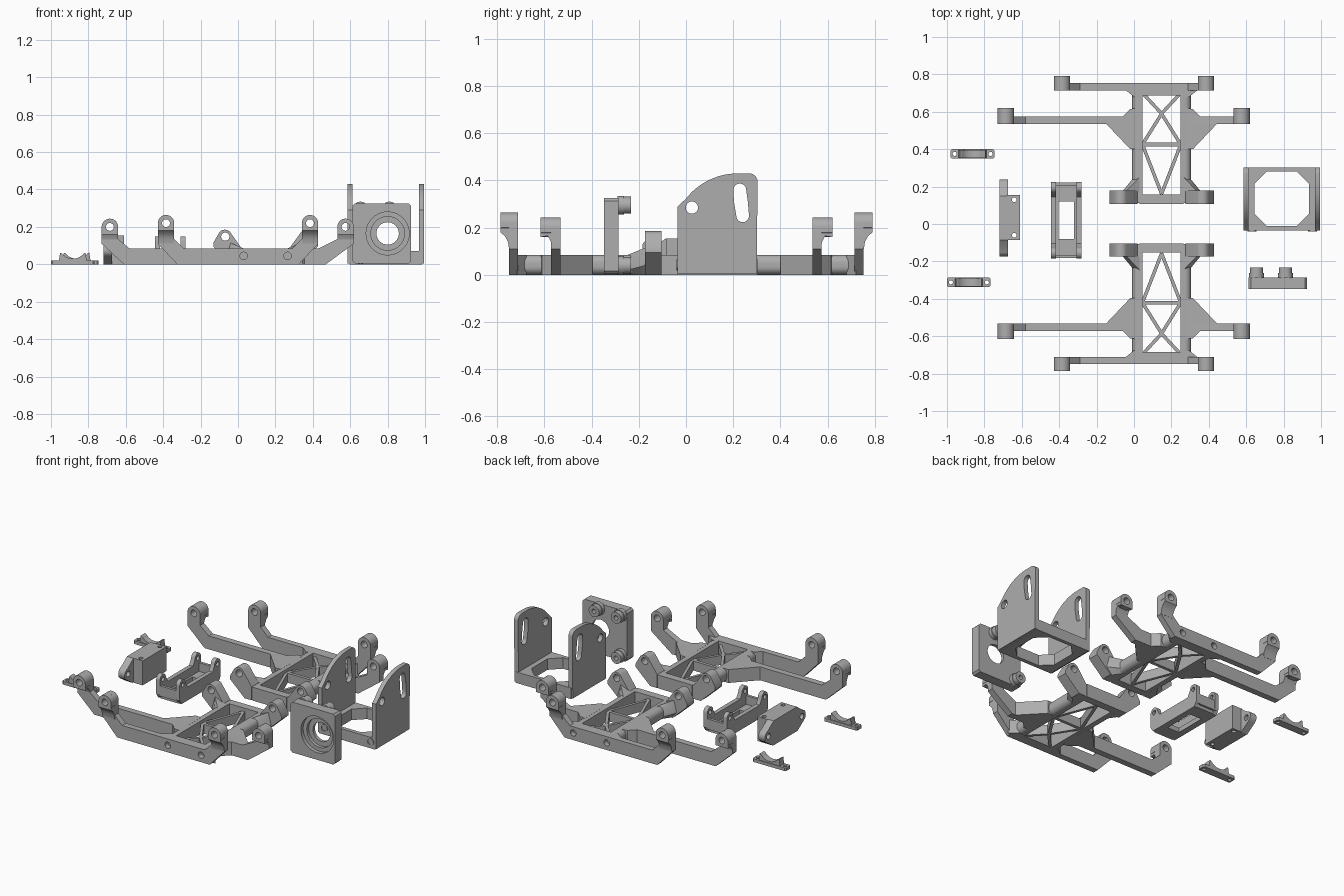
import bpy, bmesh, math
from mathutils import Matrix, Vector

if "Cube" in bpy.data.objects:
    bpy.data.objects.remove(bpy.data.objects["Cube"])

grey = bpy.data.materials.new("printed_grey")
grey.diffuse_color = (0.42, 0.42, 0.42, 1)
grey.use_nodes = True
grey.node_tree.nodes["Principled BSDF"].inputs["Base Color"].default_value = grey.diffuse_color


def add(name, bm):
    bmesh.ops.remove_doubles(bm, verts=bm.verts, dist=1e-5)
    bmesh.ops.recalc_face_normals(bm, faces=bm.faces)
    me = bpy.data.meshes.new(name)
    bm.to_mesh(me)
    bm.free()
    me.materials.append(grey)
    ob = bpy.data.objects.new(name, me)
    bpy.context.collection.objects.link(ob)
    return ob


def prism(name, axis, a, b, outline, holes=()):
    """Extrude an outline with holes from a to b along an axis."""
    cu = bpy.data.curves.new(name, 'CURVE')
    cu.dimensions, cu.fill_mode, cu.extrude = '2D', 'BOTH', 0.5
    for loop in [outline, *holes]:
        sp = cu.splines.new('POLY')
        sp.points.add(len(loop) - 1)
        for p, (u, v) in zip(sp.points, loop):
            p.co = (u, v, 0, 1)
        sp.use_cyclic_u = True
    tmp = bpy.data.objects.new(name + "_tmp", cu)
    bpy.context.collection.objects.link(tmp)
    bpy.context.view_layer.update()
    me = bpy.data.meshes.new_from_object(tmp.evaluated_get(bpy.context.evaluated_depsgraph_get()))
    bpy.data.objects.remove(tmp)
    bm = bmesh.new()
    bm.from_mesh(me)
    bpy.data.meshes.remove(me)
    for v in bm.verts:
        u, w, t = v.co.x, v.co.y, a + (v.co.z + 0.5) * (b - a)
        v.co = {'x': (t, u, w), 'y': (u, t, w), 'z': (u, w, t)}[axis]
    return add(name, bm)


def hull(name, pts):
    bm = bmesh.new()
    for p in pts:
        bm.verts.new(p)
    bmesh.ops.convex_hull(bm, input=bm.verts)
    return add(name, bm)


def arc(cx, cy, r, a0=0, a1=360, n=24):
    k = n if abs(a1 - a0) == 360 else n + 1
    return [(cx + r * math.cos(math.radians(a0 + (a1 - a0) * i / n)),
             cy + r * math.sin(math.radians(a0 + (a1 - a0) * i / n))) for i in range(k)]


def rect(x0, x1, y0, y1, c=0):
    if not c:
        return [(x0, y0), (x1, y0), (x1, y1), (x0, y1)]
    return [(x0 + c, y0), (x1 - c, y0), (x1, y0 + c), (x1, y1 - c),
            (x1 - c, y1), (x0 + c, y1), (x0, y1 - c), (x0, y0 + c)]


def bar(name, p, q, w, z0, z1):
    p, q = Vector(p), Vector(q)
    d = (q - p).normalized() * w / 2
    n = Vector((-d.y, d.x))
    return prism(name, 'z', z0, z1, [tuple(v) for v in (p - n, q - n, q + n, p + n)])


# ---- chassis half (back), later mirrored to the front ----
half = []
R = 0.044


def arm(c, z, s, bot, top):
    """Upturned rail end: foot, round top, inner corner."""
    sweep = arc(c, z, R, 0, 180, 14) if s > 0 else arc(c, z, R, 180, 0, 14)
    return [(bot, 0), (c + s * R, 0.11)] + sweep + [(c - s * R, 0.135), (top, 0.085)]


def boss(c, z, y0, y1):
    half.append(prism("axle_boss", 'y', y0, y1,
                      arc(c, z, R, 0, 180, 16) + [(c - R, z - 0.02), (c - 0.025, z - 0.04),
                                                  (c + 0.025, z - 0.04), (c + R, z - 0.02)],
                      [arc(c, z, 0.021)]))
    half.append(prism("boss_fillet", 'x', c - R, c + R,
                      [(y0, 0.11), (y0 + 0.034, 0.11), (y0 + 0.038, 0.14), (y0 + 0.052, 0.165),
                       (y1, z - 0.04), (y1, z - 0.022), (y0, z - 0.022)]))


# outer rail with two end arms
outer = arm(0.385, 0.22, 1, 0.325, 0.29) + arm(-0.385, 0.22, -1, -0.325, -0.29)[::-1]
half.append(prism("outer_rail", 'y', 0.715, 0.753, outer,
                  [arc(0.385, 0.22, 0.021), arc(-0.385, 0.22, 0.021),
                   arc(0.03, 0.045, 0.02), arc(0.265, 0.045, 0.02)]))
boss(0.385, 0.22, 0.72, 0.79)
boss(-0.385, 0.22, 0.72, 0.79)

# inner rail in two pieces, either side of the truss window
for c, s, bot, top, end in ((-0.685, -1, -0.61, -0.58, 0.02), (0.575, 1, 0.47, 0.43, 0.28)):
    half.append(prism("inner_rail", 'y', 0.535, 0.575,
                      arm(c, 0.2, s, bot, top) + [(end, 0.085), (end, 0)],
                      [arc(c, 0.2, 0.021)]))
    boss(c, 0.2, 0.538, 0.62)

# parts mirrored about the centre line of the truss frame
for m in (lambda x: x, lambda x: 0.295 - x):
    def M(pts):
        return [(m(p[0]), *p[1:]) for p in pts]
    half.append(prism("frame_tube", 'y', 0.112, 0.72,
                      M([(0.046, 0), (0.046, 0.085)] + arc(0.024, 0.051, 0.034, 90, 180, 8)
                        + arc(0.024, 0.034, 0.034, 180, 270, 8))))
    half.append(prism("rail_gusset", 'z', 0, 0.085,
                      M([(-0.15, 0.537), (-0.02, 0.4), (0.02, 0.4), (0.02, 0.62),
                         (-0.02, 0.615), (-0.06, 0.575), (-0.15, 0.573)])))
    half.append(prism("end_gusset", 'z', 0, 0.085,
                      M([(-0.05, 0.72), (0.0, 0.68), (0.03, 0.68), (0.03, 0.72)])))
    # raised fin with a pivot hole
    half.append(prism("pivot_fin", 'y', 0.108, 0.178,
                      M([(-0.03, 0), (-0.132, 0.095), (-0.132, 0.115)]
                        + arc(-0.07, 0.147, 0.038, 145, 45, 10) + [(0.02, 0.085), (0.02, 0)]),
                      [M(arc(-0.068, 0.148, 0.022))]))
    half.append(hull("fin_brace", M([(-0.06, 0.177, 0.04), (-0.04, 0.177, 0.115), (-0.01, 0.177, 0.1),
                                     (0.03, 0.177, 0.085), (0.03, 0.177, 0), (-0.02, 0.177, 0),
                                     (0.0, 0.25, 0.02), (0.0, 0.25, 0.06), (0.03, 0.25, 0.085),
                                     (0.03, 0.25, 0)])))
    # diagonal truss members
    for p, q in (((0.055, 0.69), (0.148, 0.59)), ((0.148, 0.59), (0.045, 0.425)),
                 ((0.045, 0.425), (0.148, 0.16))):
        half.append(bar("truss_strut", M([p])[0], M([q])[0], 0.018, 0.005, 0.065))
half.append(bar("truss_cross", (0.04, 0.425), (0.255, 0.425), 0.02, 0.005, 0.065))
half.append(prism("inner_end_bar", 'z', 0, 0.085, rect(0.03, 0.265, 0.108, 0.157)))
half.append(prism("outer_end_bar", 'z', 0, 0.085, rect(0.03, 0.265, 0.688, 0.72)))

for ob in half:
    me = ob.data.copy()
    me.transform(Matrix.Translation((0, 0.004, 0)) @ Matrix.Scale(-1, 4, (0, 1, 0)))
    me.flip_normals()
    bpy.context.collection.objects.link(bpy.data.objects.new("front_" + ob.name, me))
    ob.name = "back_" + ob.name

# ---- tall U bracket ----
cheek = ([(-0.035, 0.005), (0.30, 0.005), (0.303, 0.395)] + arc(0.268, 0.395, 0.035, 0, 90, 6)
         + arc(0.22, 0.15, 0.28, 90, 142, 12) + [(-0.035, 0.29)])
slot = (arc(0.228, 0.36, 0.027, 0, 180, 10) + [(0.203, 0.31)]
        + arc(0.24, 0.25, 0.027, 180, 360, 10) + [(0.262, 0.31)])
for x0, x1 in ((0.585, 0.613), (0.967, 0.995)):
    prism("bracket_cheek", 'x', x0, x1, cheek, [arc(0.025, 0.285, 0.026), slot])
prism("bracket_base", 'z', 0, 0.07, rect(0.595, 0.985, -0.035, 0.303),
      [rect(0.645, 0.935, -0.01, 0.28, 0.065)])
for x in (0.63, 0.955):
    prism("bracket_screw", 'y', -0.04, -0.03, arc(x, 0.042, 0.024), [arc(x, 0.042, 0.017)])

# ---- motor plate with stepped bore and rear bosses ----
face = rect(0.613, 0.925, 0.005, 0.325, 0.012)
prism("motor_plate_front", 'y', -0.348, -0.305, face, [arc(0.8, 0.165, 0.115, n=40)])
prism("motor_plate_back", 'y', -0.305, -0.285, face, [arc(0.8, 0.165, 0.06, n=32)])
prism("motor_bore_ring", 'y', -0.325, -0.305, arc(0.8, 0.165, 0.116, n=40),
      [arc(0.8, 0.165, 0.09, n=40)])
for x, z in ((0.655, 0.295), (0.81, 0.295), (0.655, 0.04)):
    prism("motor_boss", 'y', -0.29, -0.232, arc(x, z, 0.036), [arc(x, z, 0.014)])
    prism("motor_boss_foot", 'y', -0.29, -0.262, arc(x, z, 0.04))

# ---- two small saddle clips ----
for cx, cy in ((-0.863, 0.375), (-0.883, -0.312)):
    prism("clip_base", 'z', 0, 0.02, rect(cx - 0.117, cx + 0.117, cy - 0.026, cy + 0.026, 0.008),
          [arc(cx - 0.096, cy, 0.011, n=16), arc(cx + 0.096, cy, 0.011, n=16)])
    prism("clip_saddle", 'y', cy - 0.021, cy + 0.021,
          [(cx - 0.075, 0.015), (cx + 0.075, 0.015), (cx + 0.068, 0.062)]
          + arc(cx, 0.105, 0.075, -38, -142, 14) + [(cx - 0.068, 0.062)])

# ---- servo block with long eared plate ----
ear = (arc(0.2, 0.075, 0.038, -60, 80, 10) + [(0.15, 0.155), (-0.085, 0.155)]
       + arc(-0.135, 0.075, 0.038, 100, 240, 10) + [(-0.09, 0), (0.155, 0)])
prism("servo_plate", 'x', -0.72, -0.675, ear, [arc(0.2, 0.075, 0.018), arc(-0.135, 0.075, 0.018)])
prism("servo_block", 'z', 0, 0.155, rect(-0.68, -0.61, -0.085, 0.155),
      [arc(-0.64, 0.13, 0.013, n=16), arc(-0.64, -0.06, 0.013, n=16)])

# ---- open servo tray with eared walls ----
wall = ([(-0.165, 0), (0.205, 0), (0.225, 0.03)] + arc(0.195, 0.12, 0.03, 0, 180, 10)
        + [(0.145, 0.085), (-0.105, 0.085)] + arc(-0.155, 0.12, 0.03, 0, 180, 10) + [(-0.185, 0.03)])
for x0, x1 in ((-0.445, -0.418), (-0.307, -0.28)):
    prism("tray_wall", 'x', x0, x1, wall, [arc(0.195, 0.118, 0.014), arc(-0.155, 0.118, 0.014)])
prism("tray_floor", 'z', 0, 0.03, rect(-0.43, -0.295, -0.17, 0.21), [rect(-0.405, -0.32, -0.08, 0.12)])
for y0, y1 in ((-0.183, -0.165), (0.205, 0.223)):
    prism("tray_end", 'y', y0, y1, rect(-0.43, -0.295, 0.02, 0.085))

# smooth the round walls, keep edges sharp
bpy.ops.object.select_all(action='SELECT')
bpy.context.view_layer.objects.active = bpy.context.scene.objects[0]
bpy.ops.object.shade_smooth_by_angle(angle=math.radians(30))
